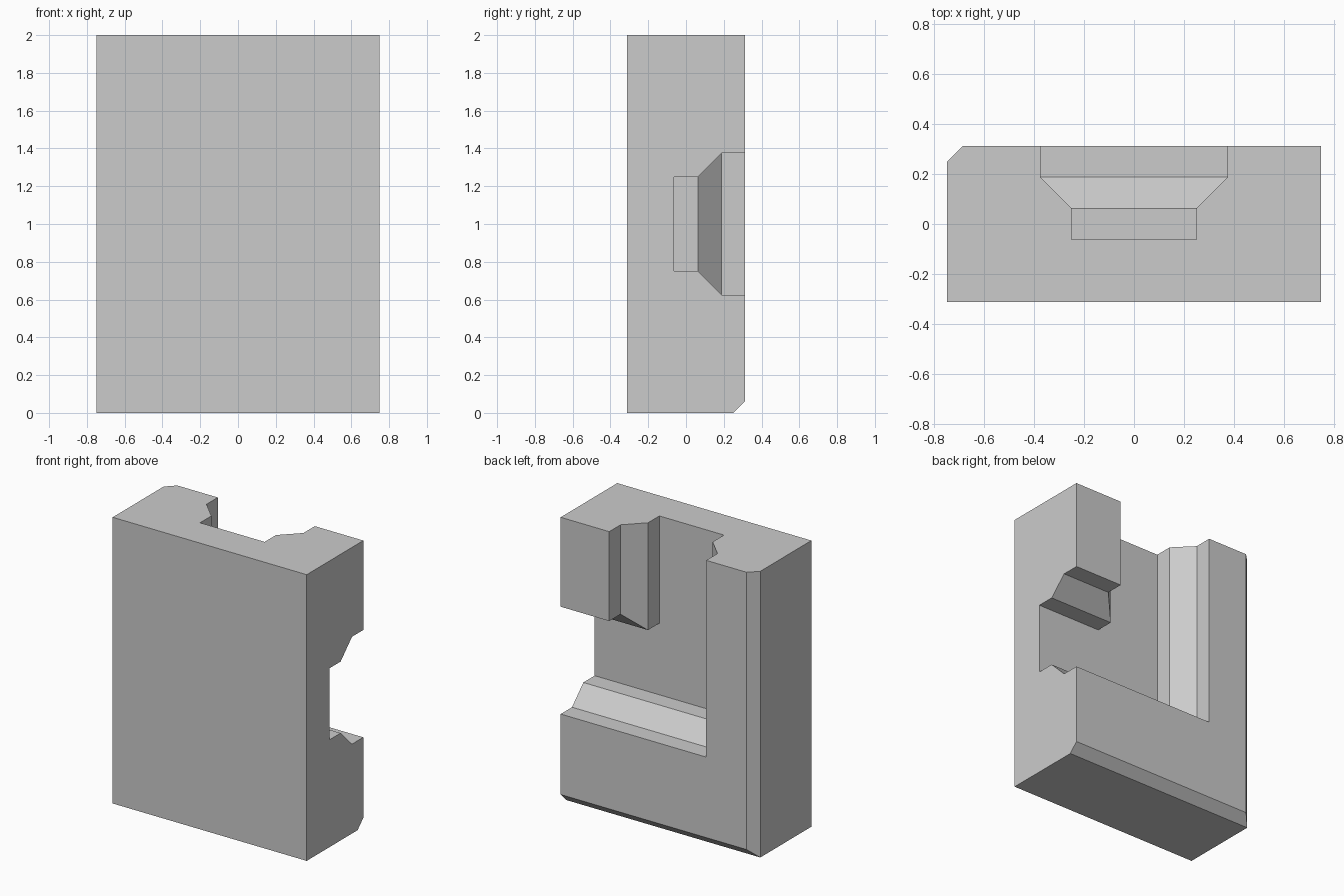
import bpy, bmesh

if "Cube" in bpy.data.objects:
    bpy.data.objects.remove(bpy.data.objects["Cube"])


def loft(name, rings):
    """Closed solid skinned through (y, [(x, z), ...]) outlines."""
    bm = bmesh.new()
    loops = [[bm.verts.new((x, y, z)) for x, z in pts] for y, pts in rings]
    for a, b in zip(loops, loops[1:]):
        n = len(a)
        for i in range(n):
            j = (i + 1) % n
            bm.faces.new((a[i], a[j], b[j], b[i]))
    bm.faces.new(loops[0])
    bm.faces.new(loops[-1])
    bmesh.ops.recalc_face_normals(bm, faces=bm.faces)
    mesh = bpy.data.meshes.new(name)
    bm.to_mesh(mesh)
    bm.free()
    obj = bpy.data.objects.new(name, mesh)
    bpy.context.collection.objects.link(obj)
    return obj


def block_outline(c):
    # rectangle inset by c on the left and bottom sides only
    return [(-0.75 + c, c), (0.75, c), (0.75, 2), (-0.75 + c, 2)]


def channel_outline(w):
    # L-shaped channel of half width w, running out past the top and right
    return [(-w, 1 - w), (0.9, 1 - w), (0.9, 1 + w),
            (w, 1 + w), (w, 2.2), (-w, 2.2)]


# Block with chamfered left and bottom edges at the back
block = loft("corner_block", [(-0.3125, block_outline(0)),
                              (0.25, block_outline(0)),
                              (0.3125, block_outline(0.0625))])

# Stepped, tapering corner channel cut into the back
cutter = loft("channel_cutter", [(y, channel_outline(w)) for y, w in
                                 ((-0.0625, 0.25), (0.0625, 0.25),
                                  (0.1875, 0.375), (0.45, 0.375))])
cutter.hide_render = True

cut = block.modifiers.new("channel", 'BOOLEAN')
cut.operation = 'DIFFERENCE'
cut.solver = 'EXACT'
cut.object = cutter
bpy.context.view_layer.objects.active = block
bpy.ops.object.modifier_apply(modifier=cut.name)
bpy.data.objects.remove(cutter)
